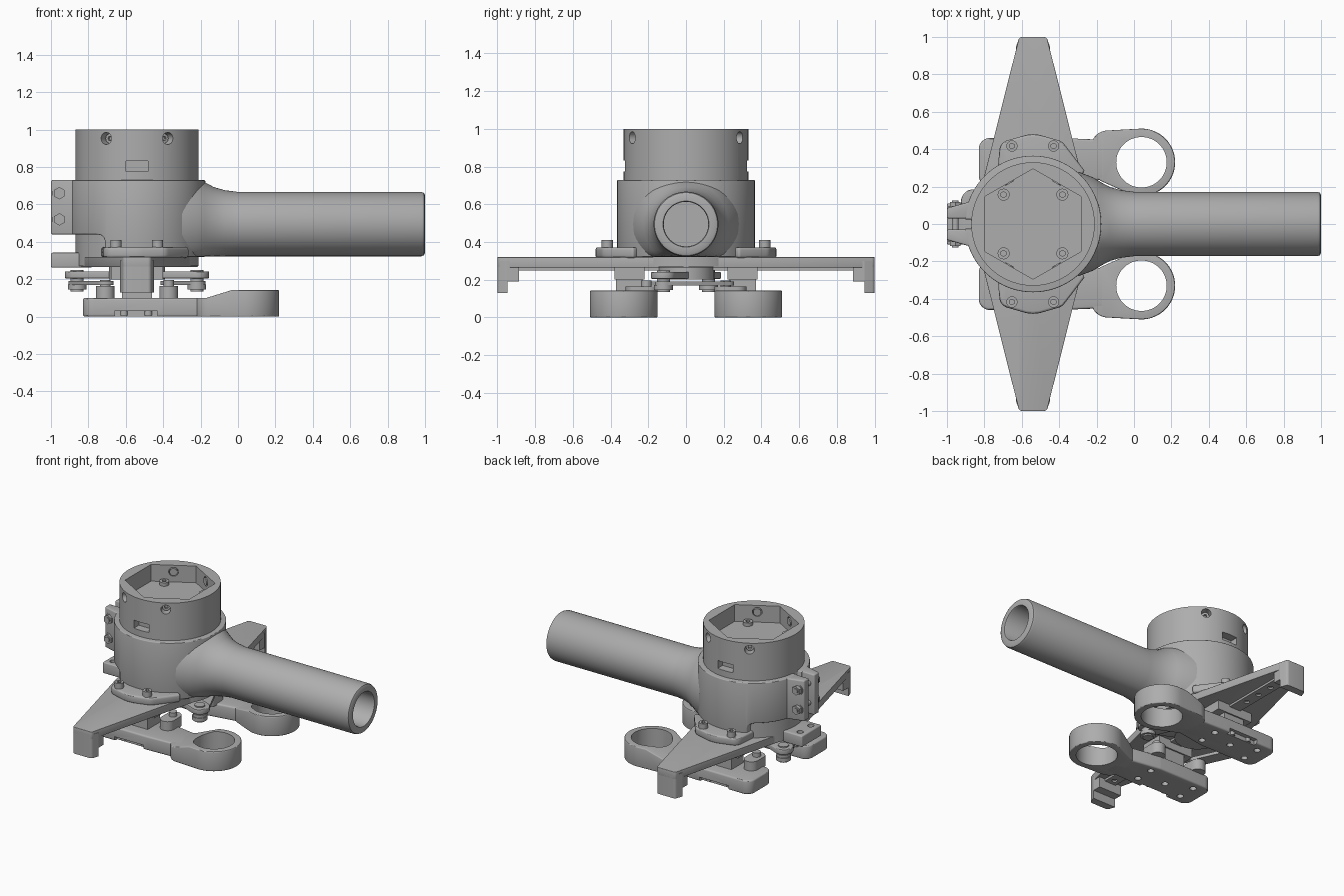
import bpy, bmesh
from math import sin, cos, pi, radians
from mathutils import Matrix, Vector
from mathutils.geometry import convex_hull_2d

if "Cube" in bpy.data.objects:
    bpy.data.objects.remove(bpy.data.objects["Cube"])

GREY = (0.42, 0.42, 0.42, 1)
mat = bpy.data.materials.new("machined grey")
mat.use_nodes = True
mat.diffuse_color = GREY
mat.node_tree.nodes["Principled BSDF"].inputs["Base Color"].default_value = GREY

CX = -0.54                               # main axis of the tool
ALONG_Y = Matrix.Rotation(pi / 2, 4, 'X')  # local (u, v, w) -> x=u, z=v, y=-w
parts = []


def finish(name, bm):
    bmesh.ops.recalc_face_normals(bm, faces=bm.faces)
    me = bpy.data.meshes.new(name)
    bm.to_mesh(me)
    bm.free()
    me.materials.append(mat)
    ob = bpy.data.objects.new(name, me)
    bpy.context.collection.objects.link(ob)
    parts.append(ob)
    return ob


def hull(name, discs, z0, z1, n=32, M=Matrix()):
    """Prism over the convex outline around discs (x, y, radius)."""
    pts = []
    for x, y, r in discs:
        count = n if r else 1
        pts += [Vector((x + r * sin(2 * pi * i / n), y + r * cos(2 * pi * i / n)))
                for i in range(count)]
    outline = [pts[i] for i in convex_hull_2d(pts)]
    bm = bmesh.new()
    low, top = [[bm.verts.new(M @ Vector((p.x, p.y, z))) for p in outline] for z in (z0, z1)]
    bm.faces.new(low)
    bm.faces.new(top)
    for i in range(len(outline)):
        bm.faces.new((low[i - 1], low[i], top[i], top[i - 1]))
    return finish(name, bm)


def box(name, x0, x1, y0, y1, z0, z1):
    return hull(name, [(x, y, 0) for x in (x0, x1) for y in (y0, y1)], z0, z1)


def apply(ob, mod):
    bpy.context.view_layer.objects.active = ob
    bpy.ops.object.modifier_apply(modifier=mod.name)


def cut(ob, *tools):
    for tool in tools:
        mod = ob.modifiers.new("cut", 'BOOLEAN')
        mod.operation, mod.solver, mod.object = 'DIFFERENCE', 'EXACT', tool
        apply(ob, mod)
        parts.remove(tool)
        bpy.data.objects.remove(tool)


def soften(ob, width):
    mod = ob.modifiers.new("soft", 'BEVEL')
    mod.width, mod.segments, mod.limit_method = width, 3, 'ANGLE'
    mod.angle_limit = radians(40)
    apply(ob, mod)
    return ob


def screw(name, M, r=0.03, h=0.035):
    """Socket-head screw standing on the local origin."""
    head = hull(name, [(0, 0, r)], -0.01, h, 20, M)
    cut(head, hull("socket", [(0, 0, r * 0.5)], h * 0.4, h + 0.02, 6, M))


def at(x, y, z):
    return Matrix.Translation((x, y, z))


# Motor cup with hexagonal recess, windows and radial screws
cup = hull("motor_cup", [(CX, 0, 0.33)], 0.27, 1.0, 96)
cut(cup, hull("recess", [(CX, 0, 0.295)], 0.88, 1.1, 6))
for s in (-1, 1):
    cut(cup, box("window", CX - 0.06, CX + 0.06, s * 0.27, s * 0.4, 0.775, 0.832))
for deg in (60, 120, 240, 300):
    M = at(CX, 0, 0.953) @ Matrix.Rotation(radians(deg), 4, 'Z') @ Matrix.Rotation(pi / 2, 4, 'Y')
    cut(cup, hull("screw_hole", [(0, 0, 0.032)], 0.2, 0.4, 24, M))
    screw("cup_screw", M @ at(0, 0, 0.26), 0.026, 0.03)
for sx in (-1, 1):
    for sy in (-1, 1):
        screw("floor_screw", at(CX + sx * 0.157, sy * 0.157, 0.88), 0.032, 0.025)

# Clamp ring, relieved low on the split side
ring = hull("clamp_ring", [(CX, 0, 0.365)], 0.32, 0.73, 96)
relief = soften(box("relief", -1.2, -0.71, -0.6, 0.6, 0.2, 0.44), 0.04)
cut(ring, relief, box("split", -1, -0.87, -0.025, 0.025, 0.4, 0.8))
soften(ring, 0.006)

# Clamp tabs with bolts and nuts
for s in (-1, 1):
    soften(hull("clamp_tab", [(-1, s * 0.03, 0), (-1, s * 0.085, 0), (-0.9, s * 0.085, 0),
                              (-0.84, s * 0.13, 0), (-0.84, s * 0.03, 0)], 0.44, 0.73), 0.008)
    for z in (0.52, 0.66):
        hull("clamp_washer", [(-0.955, z, 0.038)], s * 0.08, s * 0.095, 20, ALONG_Y)
        hull("clamp_nut", [(-0.955, z, 0.033)], s * 0.09, s * 0.118, 6, ALONG_Y)
for z in (0.52, 0.66):
    hull("clamp_bolt", [(-0.955, z, 0.018)], -0.125, 0.125, 16, ALONG_Y)

# Handle tube with flared root and open end
profile = [(-0.3, 0.28), (-0.22, 0.25), (-0.18, 0.225), (-0.13, 0.198), (-0.07, 0.181),
           (0, 0.172), (0.98, 0.172), (0.994, 0.167), (1, 0.155), (1, 0.122),
           (0.992, 0.118), (0.05, 0.118), (0.05, 0)]
bm = bmesh.new()
verts = [bm.verts.new((x, 0, r)) for x, r in profile]
edges = [bm.edges.new(p) for p in zip(verts, verts[1:])]
bmesh.ops.spin(bm, geom=verts + edges, cent=(0, 0, 0), axis=(1, 0, 0),
               angle=2 * pi, steps=64)
bmesh.ops.remove_doubles(bm, verts=bm.verts, dist=0.0005)
for v in bm.verts:
    v.co.z = min(max(v.co.z + 0.495, 0.323), 0.728)
finish("handle", bm)

# Mounting ears, bolted to the wing
for s in (-1, 1):
    ear = hull("mounting_ear", [(-0.66, s * 0.39, 0.06), (-0.42, s * 0.39, 0.06), (CX, s * 0.3, 0.18),
                                (-0.73, s * 0.28, 0), (-0.26, s * 0.28, 0)], 0.315, 0.372)
    soften(ear, 0.014)
    for x in (-0.653, -0.43):
        screw("ear_bolt", at(x, s * 0.417, 0.37), 0.03, 0.04)

# Tapered wing with downturned tips and underside rail
soften(hull("wing", [(CX + sx * w, sy * y, r) for sx in (-1, 1) for sy in (-1, 1)
                     for w, y, r in ((0.058, 0.98, 0.02), (0.325, 0, 0))], 0.265, 0.32, 24), 0.003)
for s in (-1, 1):
    hull("wing_tip", [(CX - 0.058, s * 0.98, 0.02), (CX + 0.058, s * 0.98, 0.02),
                      (CX - 0.092, s * 0.945, 0), (CX + 0.092, s * 0.945, 0)], 0.13, 0.3, 24)
    box("tip_step", CX - 0.09, CX + 0.09, s * 0.885, s * 0.95, 0.19, 0.3)
rail = box("slide_rail", CX - 0.045, CX + 0.045, -0.89, 0.89, 0.25, 0.28)
cut(rail, *[hull("rail_hole", [(CX, s * y, 0.018)], 0.2, 0.262, 16)
            for s in (-1, 1) for y in (0.5, 0.62, 0.74, 0.84)])

# Side bracket under the clamp
bracket = soften(box("side_bracket", -1, -0.78, -0.11, 0.11, 0.262, 0.342), 0.008)
cut(bracket, *[hull("bracket_hole", [(-0.95, s * 0.06, 0.022)], 0.2, 0.4, 20) for s in (-1, 1)])

# Gripper arms, carriages and their fittings
for s in (-1, 1):
    body = hull("arm_body", [(-0.77, s * 0.26, 0.06), (-0.77, s * 0.4, 0.06),
                             (-0.4, s * 0.41, 0.05), (-0.4, s * 0.25, 0.05),
                             (-0.16, s * 0.28, 0.04), (-0.16, s * 0.41, 0.04)], 0, 0.1)
    soften(body, 0.012)
    cut(body, box("underside_notch", -0.66, -0.43, s * 0.43, s * 0.6, -0.1, 0.03),
        *[hull("arm_hole", [(x, s * y, 0.022)], -0.1, 0.05, 20)
          for x, y in ((-0.72, 0.26), (-0.72, 0.39), (CX, 0.33), (-0.36, 0.26), (-0.36, 0.39))])
    for x in (-0.61, -0.48):
        hull("notch_bolt", [(x, s * 0.42, 0.022)], 0.006, 0.04, 16)
    loop = hull("arm_ring", [(0.04, s * 0.33, 0.18), (-0.14, s * 0.41, 0.09),
                             (-0.14, s * 0.29, 0.07)], 0, 0.142, 64)
    wedge = hull("wedge", [(-0.4, 0.1, 0), (-0.17, 0.1, 0), (-0.03, 0.143, 0),
                           (-0.03, 0.3, 0), (-0.4, 0.3, 0)], -1, 1, M=ALONG_Y)
    cut(loop, wedge)
    soften(loop, 0.014)
    cut(loop, hull("bore", [(0.04, s * 0.33, 0.135)], -0.1, 0.3, 64))
    box("carriage", CX - 0.14, CX + 0.14, s * 0.22, s * 0.38, 0.2, 0.27)
    box("carriage_post", CX - 0.08, CX + 0.08, s * 0.23, s * 0.37, 0.08, 0.22)
    for sx in (-1, 1):
        x = CX + sx * 0.17
        hull("arm_lug", [(x, s * 0.2, 0.05), (x, s * 0.27, 0.05)], 0.09, 0.165, 24)
        hull("lug_pin", [(x, s * 0.21, 0.028)], 0.16, 0.195, 16)

# Rotating linkage that drives both arms together
hull("drive_hub", [(CX, 0, 0.15)], 0.2, 0.27, 48)
for s in (-1, 1):
    x, y = CX + s * 0.32, -s * 0.12
    soften(hull("crank", [(x, y, 0.065), (CX + s * 0.12, -s * 0.04, 0.06)], 0.205, 0.242), 0.005)
    hull("crank_pin", [(x, y, 0.035)], 0.135, 0.25, 20)
    hull("pin_collar", [(x, y, 0.05)], 0.145, 0.172, 24)
    hull("link", [(x, y, 0.045), (CX + s * 0.17, s * 0.21, 0.045)], 0.17, 0.192, 24)

bpy.ops.object.select_all(action='DESELECT')
for ob in parts:
    ob.select_set(True)
bpy.context.view_layer.objects.active = parts[0]
bpy.ops.object.shade_smooth_by_angle(angle=radians(30))
